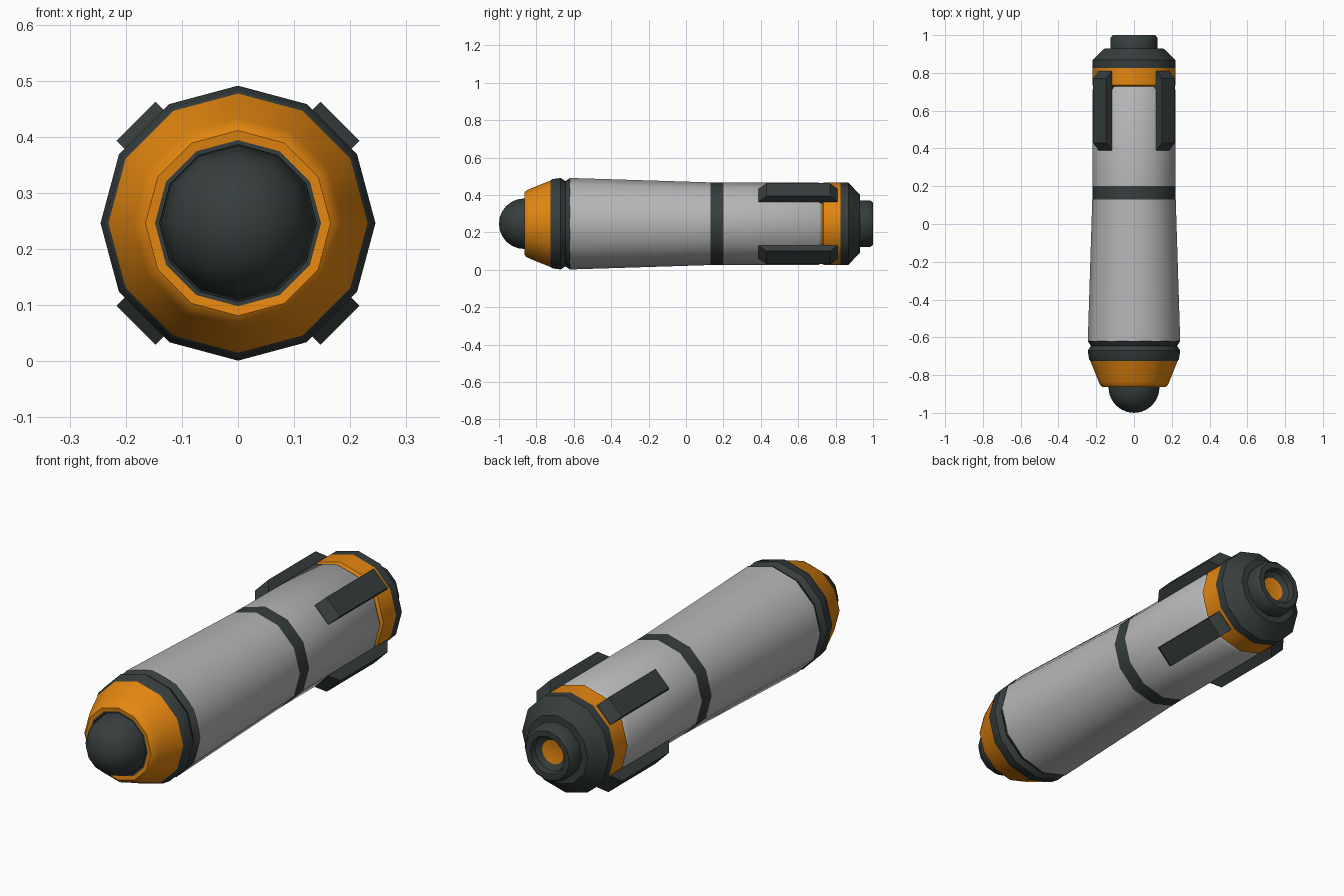
import bpy, bmesh, math
from mathutils import Matrix

if "Cube" in bpy.data.objects:
    bpy.data.objects.remove(bpy.data.objects["Cube"])

SIDES = 12
CZ = 0.246  # height of the body axis


def material(name, rgb):
    m = bpy.data.materials.new(name)
    m.diffuse_color = (*rgb, 1)
    m.use_nodes = True
    m.node_tree.nodes["Principled BSDF"].inputs["Base Color"].default_value = m.diffuse_color
    return m


DARK = material("dark slate", (0.037, 0.048, 0.047))
GREY = material("light grey", (0.47, 0.47, 0.48))
ORANGE = material("orange", (0.78, 0.24, 0.005))


def finish(name, bm, mat, smooth=True):
    me = bpy.data.meshes.new(name)
    bm.to_mesh(me)
    bm.free()
    me.materials.append(mat)
    ob = bpy.data.objects.new(name, me)
    bpy.context.collection.objects.link(ob)
    if smooth:
        bpy.ops.object.select_all(action='DESELECT')
        ob.select_set(True)
        bpy.context.view_layer.objects.active = ob
        bpy.ops.object.shade_smooth_by_angle(angle=math.radians(40))
    return ob


def lathe(name, profile, mat):
    """Turn (y, radius) points around the body axis; radius 0 makes a pole."""
    bm = bmesh.new()
    rings = []
    for y, r in profile:
        if r == 0:
            rings.append([bm.verts.new((0, y, CZ))] * SIDES)
        else:
            rings.append([bm.verts.new((r * math.cos(a), y, CZ + r * math.sin(a)))
                          for a in (2 * math.pi * k / SIDES for k in range(SIDES))])
    for p, q in zip(rings, rings[1:]):
        for k in range(SIDES):
            n = (k + 1) % SIDES
            bm.faces.new(list(dict.fromkeys((p[k], q[k], q[n], p[n]))))
    return finish(name, bm, mat)


# Nose: dome in a dark seat, orange cone around it
dome = [(-0.865 - 0.135 * math.cos(t), 0.135 * math.sin(t))
        for t in (math.radians(15 * i) for i in range(1, 7))]
lathe("nose_dome", [(-1, 0)] + dome + [(-0.85, 0.137)], DARK)
lathe("nose_seat", [(-0.852, 0.13), (-0.852, 0.139), (-0.862, 0.14), (-0.862, 0.148)], DARK)
lathe("nose_cone", [(-0.862, 0.148), (-0.864, 0.165), (-0.855, 0.177), (-0.835, 0.187),
                    (-0.725, 0.231)], ORANGE)

# Grooved collar
lathe("front_collar", [(-0.725, 0.231), (-0.715, 0.238), (-0.67, 0.245), (-0.645, 0.228),
                       (-0.62, 0.245)], DARK)

# Body
lathe("front_body", [(-0.62, 0.244), (-0.6, 0.244), (0.13, 0.221)], GREY)
lathe("middle_band", [(0.13, 0.221), (0.2, 0.22)], DARK)
lathe("rear_body", [(0.2, 0.22), (0.71, 0.22), (0.727, 0.207)], GREY)
lathe("rear_band", [(0.727, 0.207), (0.735, 0.22), (0.827, 0.22)], ORANGE)

# Tail and nozzle with a glowing core
lathe("tail_cap", [(0.827, 0.22), (0.868, 0.22), (0.93, 0.155), (0.93, 0.124)], DARK)
lathe("nozzle", [(0.93, 0.125), (0.985, 0.125), (1.0, 0.112), (1.0, 0.086), (0.975, 0.08),
                 (0.96, 0.055)], DARK)
lathe("nozzle_core", [(0.96, 0.055), (0.95, 0)], ORANGE)

# Four stub fins with sloped ends, set on the diagonals
FIN = [(0.388, 0.19), (0.388, 0.215), (0.43, 0.257), (0.77, 0.257), (0.81, 0.215), (0.81, 0.19)]
for i, label in enumerate(("top_right", "top_left", "bottom_left", "bottom_right")):
    bm = bmesh.new()
    face = bm.faces.new([bm.verts.new((r, y, -0.049)) for y, r in FIN])
    ext = bmesh.ops.extrude_face_region(bm, geom=[face])
    bmesh.ops.translate(bm, vec=(0, 0, 0.098),
                        verts=[v for v in ext["geom"] if isinstance(v, bmesh.types.BMVert)])
    bmesh.ops.recalc_face_normals(bm, faces=bm.faces)
    turn = Matrix.Rotation(-math.radians(45 + 90 * i), 4, 'Y')
    bm.transform(Matrix.Translation((0, 0, CZ)) @ turn)
    finish("fin_" + label, bm, DARK, smooth=False)
